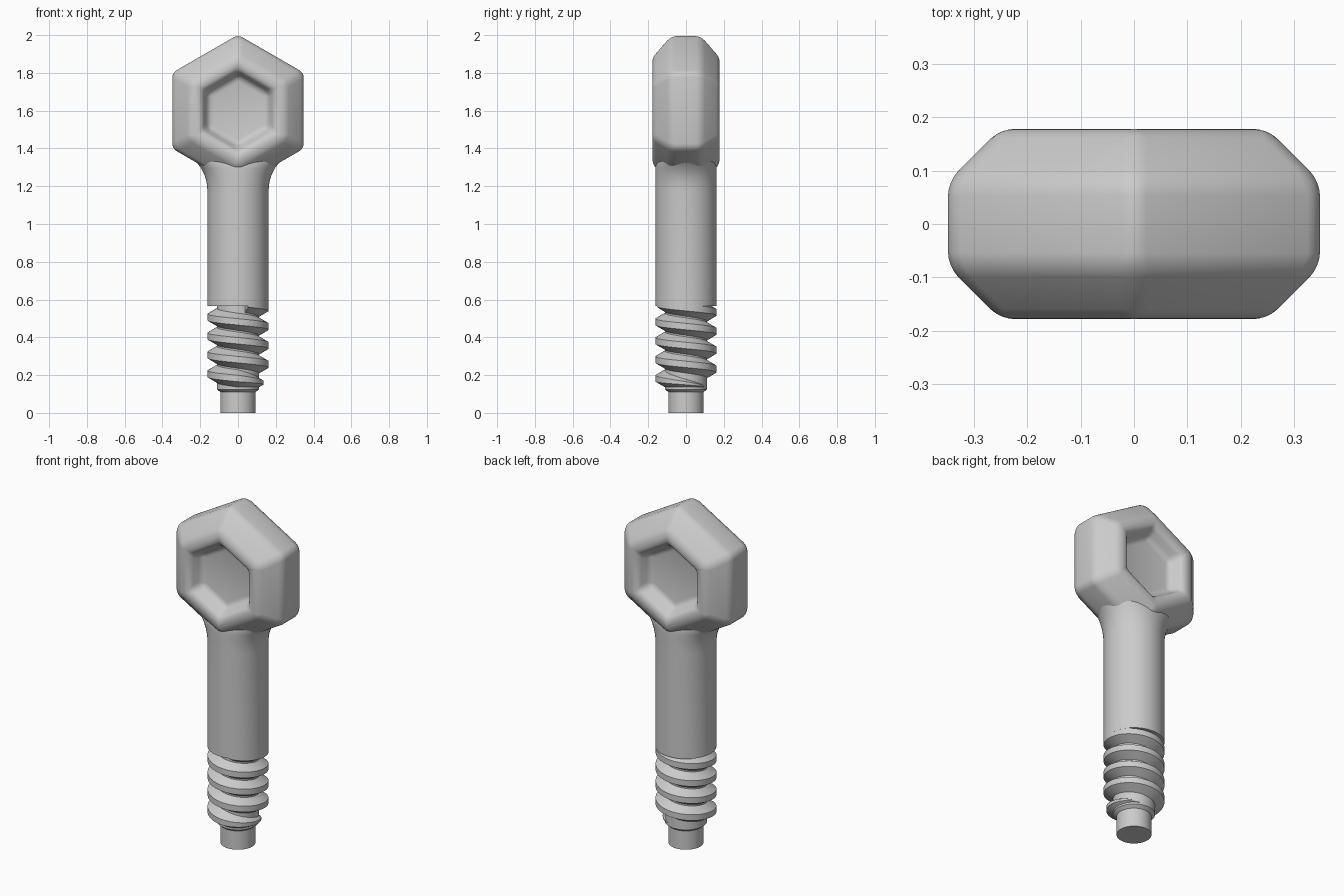
import bpy, bmesh
from math import sin, cos, pi, radians

cube = bpy.data.objects.get("Cube")
if cube:
    bpy.data.objects.remove(cube, do_unlink=True)

steel = bpy.data.materials.new("plain grey steel")
steel.use_nodes = True
GREY = (0.6, 0.6, 0.6, 1)
steel.diffuse_color = GREY
steel.node_tree.nodes["Principled BSDF"].inputs["Base Color"].default_value = GREY


def loft(name, rings, closed=True, angle=35, bevel=0):
    """Skin a list of point rings; closed rings get end caps."""
    bm = bmesh.new()
    rows = [[bm.verts.new(p) for p in ring] for ring in rings]
    n = len(rows[0])
    for a, b in zip(rows, rows[1:]):
        for i in range(n if closed else n - 1):
            j = (i + 1) % n
            bm.faces.new((a[i], a[j], b[j], b[i]))
    bm.faces.new(rows[0][::-1])
    bm.faces.new(rows[-1])
    bmesh.ops.recalc_face_normals(bm, faces=bm.faces)
    mesh = bpy.data.meshes.new(name)
    bm.to_mesh(mesh)
    bm.free()
    mesh.materials.append(steel)
    obj = bpy.data.objects.new(name, mesh)
    bpy.context.collection.objects.link(obj)
    bpy.ops.object.select_all(action="DESELECT")
    obj.select_set(True)
    bpy.context.view_layer.objects.active = obj
    if bevel:
        mod = obj.modifiers.new("rounded edges", "BEVEL")
        mod.width = bevel
        mod.segments = 4
        mod.limit_method = "ANGLE"
        mod.angle_limit = radians(20)
        bpy.ops.object.modifier_apply(modifier=mod.name)
    bpy.ops.object.shade_smooth_by_angle(angle=radians(angle))
    return obj


def ellipse(rx, ry, z, n=64):
    return [(rx * cos(2 * pi * i / n), ry * sin(2 * pi * i / n), z) for i in range(n)]


def hexagon(apothem, y, z=1.6):
    r = apothem / cos(pi / 6)
    return [(r * sin(i * pi / 3), y, z + r * cos(i * pi / 3)) for i in range(6)]


# Hexagonal head: recessed floor, rounded rim and chamfer on both sides
half = [(0.158, 0.1), (0.192, 0.178), (0.25, 0.178), (0.348, 0.08)]
profile = [(a, -y) for a, y in half] + half[::-1]
loft("head", [hexagon(a, y) for a, y in profile], bevel=0.026)

# Shank with a neck that flares sideways into the head
neck = [(0.162, 0.162, 0.565), (0.162, 0.162, 1.18), (0.166, 0.162, 1.22),
        (0.177, 0.162, 1.26), (0.195, 0.162, 1.295), (0.222, 0.16, 1.33),
        (0.255, 0.145, 1.36), (0.29, 0.12, 1.38), (0.325, 0.08, 1.4)]
loft("shank", [ellipse(*s) for s in neck], angle=50)

# Core of the threaded part and the plain pilot tip
loft("thread_core", [ellipse(0.093, 0.093, 0.11), ellipse(0.112, 0.112, 0.125),
                     ellipse(0.112, 0.112, 0.57)])
loft("pilot_tip", [ellipse(0.093, 0.093, 0), ellipse(0.093, 0.093, 0.12)])

# Helical thread ridge, fading in at the lower end
PITCH, TURNS, STEPS = 0.1, 4.4, 48
section = [(0.105, -0.05), (0.162, -0.017), (0.162, 0.017), (0.105, 0.05)]
rings = []
for k in range(int(TURNS * STEPS) + 1):
    turn = k / STEPS
    fade = min(1, 0.1 + turn / 0.5)
    angle = -2 * pi * (turn - 0.2)
    z = 0.137 + PITCH * turn
    rings.append([((0.105 + (r - 0.105) * fade) * cos(angle),
                   (0.105 + (r - 0.105) * fade) * sin(angle),
                   max(0.11, min(0.6, z + dz * fade))) for r, dz in section])
loft("thread", rings, angle=30)
